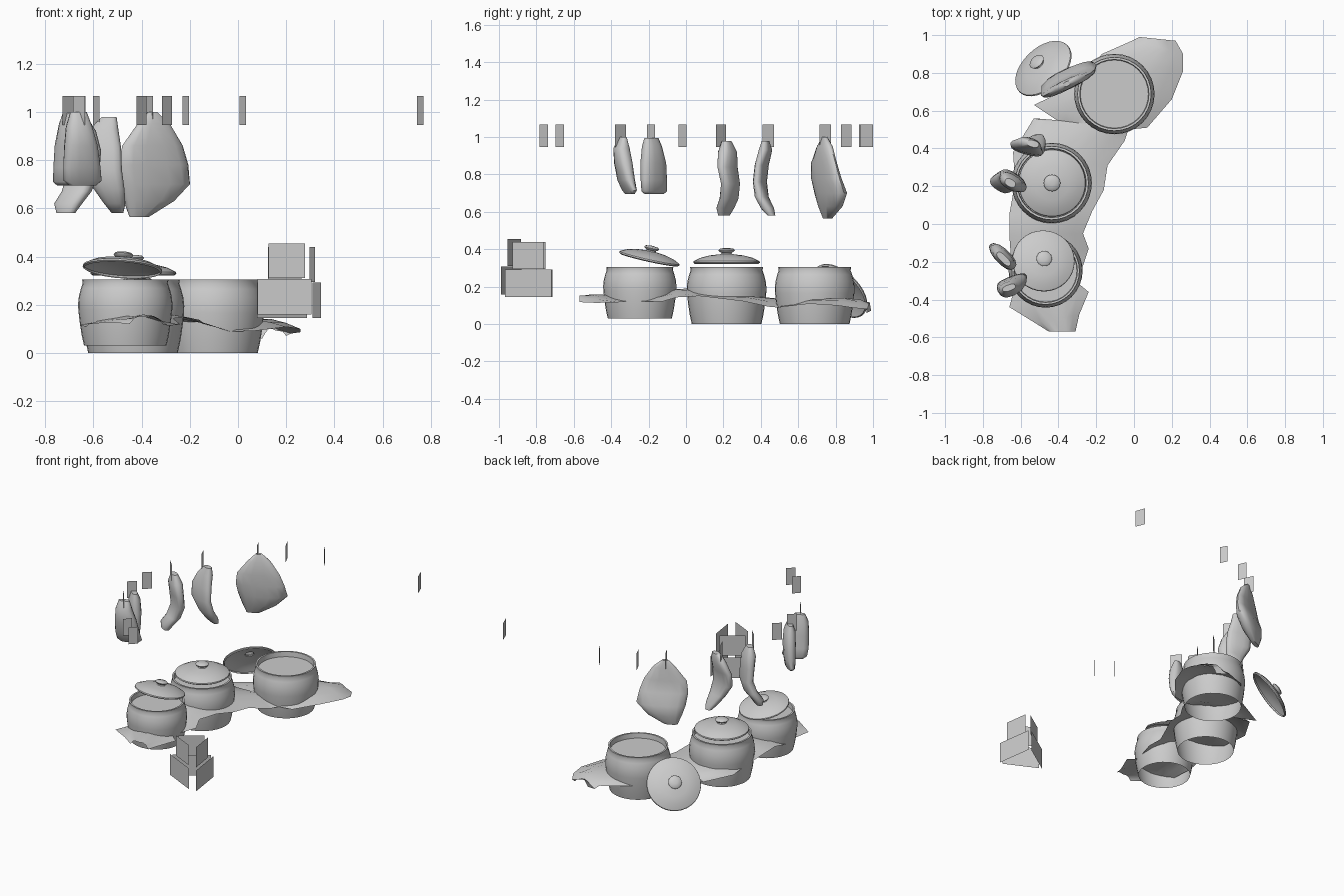
import bpy, bmesh, math
from mathutils import Vector, Matrix


def finish(bm, name, smooth=True, angle=40):
    bmesh.ops.recalc_face_normals(bm, faces=bm.faces[:])
    me = bpy.data.meshes.new(name)
    bm.to_mesh(me)
    bm.free()
    ob = bpy.data.objects.new(name, me)
    bpy.context.collection.objects.link(ob)
    if smooth:
        bpy.ops.object.select_all(action='DESELECT')
        bpy.context.view_layer.objects.active = ob
        ob.select_set(True)
        bpy.ops.object.shade_smooth_by_angle(angle=math.radians(angle))
    return ob


def skin(bm, rings, cap_start=True):
    """Join closed rings of points and cap the ends."""
    loops = [[bm.verts.new(p) for p in r] for r in rings]
    n = len(loops[0])
    for a, b in zip(loops, loops[1:]):
        for i in range(n):
            j = (i + 1) % n
            bm.faces.new((a[i], a[j], b[j], b[i]))
    if cap_start:
        bm.faces.new(loops[0])
    bm.faces.new(loops[-1])


def lathe(name, profile, loc, normal=(0, 0, 1), n=32):
    """Turned shell, open underneath."""
    bm = bmesh.new()
    skin(bm, [[(r * math.cos(2 * math.pi * i / n), r * math.sin(2 * math.pi * i / n), z)
               for i in range(n)] for r, z in profile], False)
    rot = Vector((0, 0, 1)).rotation_difference(Vector(normal).normalized()).to_matrix().to_4x4()
    bm.transform(Matrix.Translation(loc) @ rot)
    return finish(bm, name)


# Pots: outer wall, lip, inner wall down to the contents surface
POT = [(.186, 0), (.197, .05), (.206, .11), (.212, .165), (.213, .195), (.209, .23), (.2, .265),
       (.192, .287), (.195, .305), (.183, .305), (.18, .27)]
lathe("open_pot", POT, (-.104, .688, 0))
lathe("middle_pot", POT, (-.436, .217, 0))
lathe("small_pot", [(r * .92, .03 + z * .9) for r, z in POT], (-.468, -.247, 0))

# Lids with knobs: one resting, one askew, one leaning on the open pot
LID = [(.17, 0), (.178, .006), (.176, .014), (.14, .032), (.09, .045), (.03, .052), (.026, .058),
       (.04, .066), (.044, .073), (.036, .081), (.012, .085)]
lathe("middle_lid", LID, (-.434, .217, .322))
lathe("askew_lid", [(r * .93, z * .9) for r, z in LID], (-.48, -.197, .343), (.07, .22, 1))
lathe("leaning_lid", LID, (-.475, .818, .172), (-.56, .58, .6))

# Rippled cloth around the pots: left xy, right xy, ridge height
ROWS = [(-.45, -.57, -.31, -.57, .155), (-.53, -.52, -.29, -.48, .155), (-.66, -.44, -.24, -.36, .15),
        (-.63, -.33, -.3, -.31, .15), (-.65, -.2, -.24, -.13, .155), (-.66, -.06, -.27, -.05, .185),
        (-.66, .05, -.22, .07, .185), (-.63, .22, -.16, .18, .165), (-.64, .38, -.14, .31, .155),
        (-.53, .56, -.05, .44, .135), (-.41, .55, -.03, .5, .125), (-.53, .63, .07, .51, .12),
        (-.3, .74, .2, .66, .14), (-.17, .9, .26, .81, .14), (.0, .975, .26, .9, .125),
        (.03, .99, .22, .97, .11), (.1, .965, .2, .965, .1)]
bm = bmesh.new()
grid = []
for k, (lx, ly, rx, ry, h) in enumerate(ROWS):
    row = []
    for i in range(8):
        t = i / 7
        z = h - .035 * (2 * t - 1) ** 2 + .007 * math.sin(k * 1.5 + i * 1.4)
        row.append(bm.verts.new((lx + (rx - lx) * t, ly + (ry - ly) * t, z)))
    grid.append(row)
for a, b in zip(grid, grid[1:]):
    for i in range(7):
        bm.faces.new((a[i], a[i + 1], b[i + 1], b[i]))
finish(bm, "cloth")


# Hanging cuts: stacked oval sections (x, y, z, half width, half thickness)
def cut(name, deg, sections, n=14):
    a = math.radians(deg)
    rings = []
    for x, y, z, w, t in sections:
        ring = []
        for i in range(n):
            c, s = math.cos(2 * math.pi * i / n), math.sin(2 * math.pi * i / n)
            u = w * math.copysign(abs(c) ** .8, c)
            v = t * math.copysign(abs(s) ** .8, s)
            ring.append((x + u * math.cos(a) - v * math.sin(a),
                         y + u * math.sin(a) + v * math.cos(a), z))
        rings.append(ring)
    bm = bmesh.new()
    skin(bm, rings)
    finish(bm, name, angle=50)


cut("large_cut", 26, [(-.355, .742, 1.0, .02, .012), (-.35, .742, .95, .075, .026),
                      (-.355, .738, .86, .14, .028), (-.35, .75, .78, .16, .036),
                      (-.345, .774, .7, .162, .048), (-.37, .772, .63, .115, .042),
                      (-.41, .757, .565, .045, .015)])
cut("curved_cut_a", -15, [(-.535, .425, .98, .032, .018), (-.555, .425, .93, .06, .032),
                          (-.57, .405, .85, .088, .028), (-.567, .395, .76, .088, .028),
                          (-.535, .405, .68, .066, .032), (-.512, .435, .62, .045, .034),
                          (-.5, .457, .58, .024, .02)])
cut("curved_cut_b", -32, [(-.655, .217, .98, .03, .02), (-.65, .222, .92, .064, .04),
                          (-.64, .222, .84, .08, .034), (-.642, .238, .75, .074, .034),
                          (-.67, .23, .67, .066, .038), (-.705, .21, .62, .062, .036),
                          (-.715, .203, .58, .042, .022)])
cut("short_cut_a", -45, [(-.69, -.185, .995, .048, .018), (-.69, -.182, .95, .062, .036),
                         (-.692, -.175, .86, .084, .04), (-.696, -.172, .77, .088, .036),
                         (-.7, -.17, .71, .088, .03), (-.7, -.17, .695, .07, .015)])
cut("short_cut_b", 20, [(-.662, -.338, 1.0, .036, .016), (-.66, -.345, .94, .055, .04),
                        (-.652, -.335, .86, .072, .042), (-.648, -.32, .77, .082, .036),
                        (-.645, -.302, .715, .084, .026), (-.645, -.3, .695, .06, .014)])


# Flat upright cards: centre, half-span along x and y, height range
def card(name, x, y, dx, dy, z0, z1):
    bm = bmesh.new()
    bm.faces.new([bm.verts.new(p) for p in ((x - dx, y - dy, z0), (x + dx, y + dy, z0),
                                            (x + dx, y + dy, z1), (x - dx, y - dy, z1))])
    finish(bm, name, False)


# Hanger tags along the arc
TAGS = [(-.295, -.76, .021, .022), (-.4, -.675, .021, .023), (-.66, -.35, .025, -.029),
        (-.705, -.187, .024, .022), (-.705, -.018, .024, .022), (-.66, .188, .027, -.027),
        (-.588, .44, .013, -.03), (-.366, .745, .014, -.03), (-.217, .857, .013, -.028),
        (.02, .948, .013, -.024), (.757, .965, .013, -.034)]
for i, (x, y, dx, dy) in enumerate(TAGS):
    card(f"hanger_tag_{i + 1}", x, y, dx, dy, .947, 1.067)

# Two-tier triangle of upright panels
cx, cy = .232, -.856
for tier, r, half, z0, z1 in (("lower", .088, .125, .152, .3), ("upper", .069, .084, .303, .447)):
    for k in range(3):
        a = math.radians(244 + 120 * k + (4 if k == 1 else 0))
        nx, ny = math.cos(a), math.sin(a)
        dz = .007 if k == 0 else -.008
        rr = r + (.008 if k == 1 else 0)
        card(f"{tier}_panel_{k + 1}", cx + rr * nx, cy + rr * ny, -ny * half, nx * half, z0 + dz, z1 + dz)
